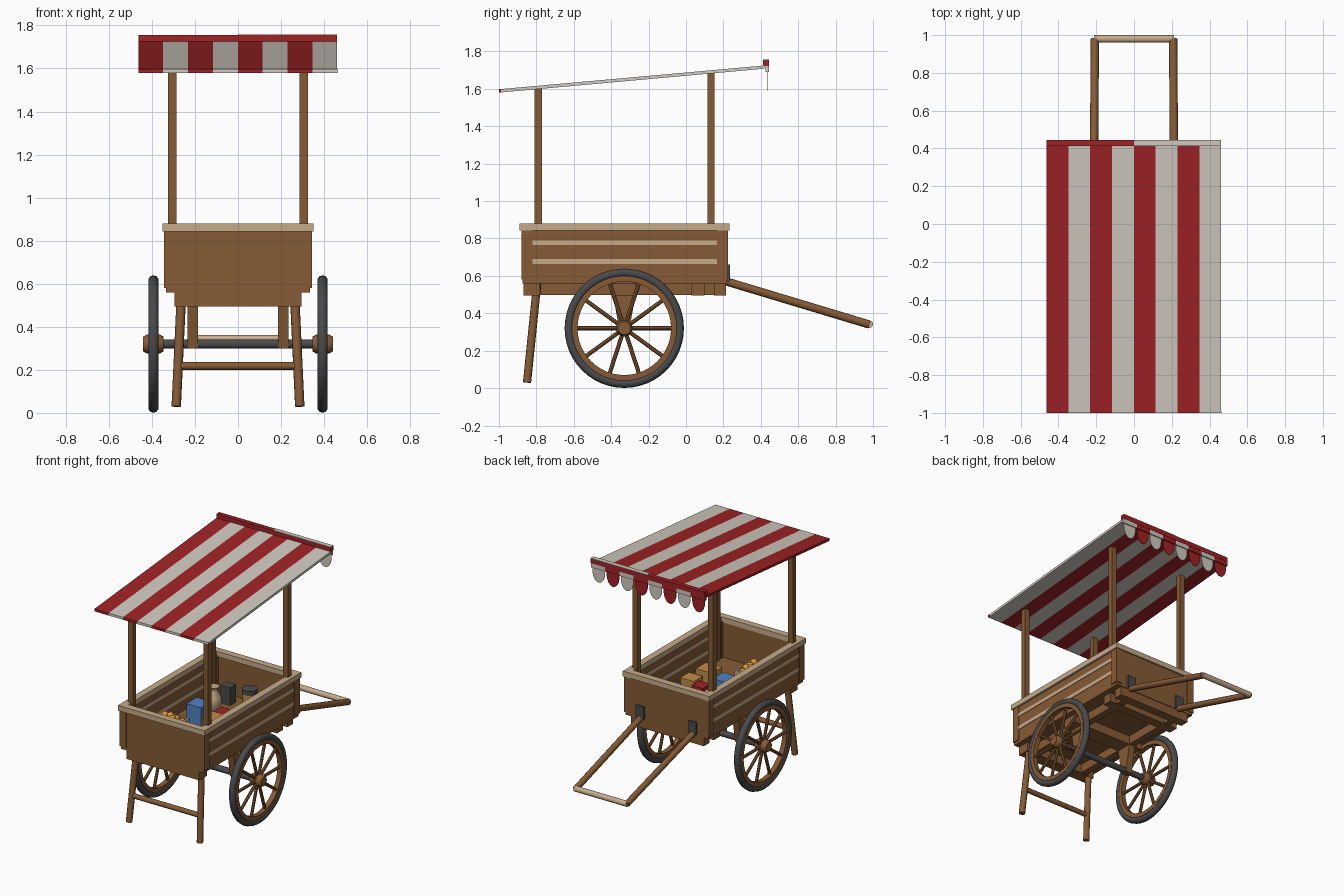
import bpy, bmesh, math, random
from mathutils import Vector

if "Cube" in bpy.data.objects:
    bpy.data.objects.remove(bpy.data.objects["Cube"])

random.seed(3)


def material(name, rgb):
    m = bpy.data.materials.new(name)
    lin = [(c / 255 / 12.92) if c < 10 else ((c / 255 + 0.055) / 1.055) ** 2.4 for c in rgb]
    m.diffuse_color = (*lin, 1)
    m.use_nodes = True
    m.node_tree.nodes["Principled BSDF"].inputs["Base Color"].default_value = m.diffuse_color
    return m


WOOD = material("brown wood", (134, 91, 53))
PALE = material("pale wood", (198, 171, 138))
RED = material("red cloth", (160, 34, 37))
CREAM = material("cream cloth", (208, 203, 192))
IRON = material("dark iron", (74, 74, 76))
BLUE = material("blue box", (82, 130, 192))
TAN = material("tan box", (196, 140, 70))
FRUIT = material("orange fruit", (222, 150, 50))


def finish(name, bm, *mats, smooth=False):
    bmesh.ops.recalc_face_normals(bm, faces=bm.faces)
    me = bpy.data.meshes.new(name)
    bm.to_mesh(me)
    bm.free()
    for m in mats:
        me.materials.append(m)
    ob = bpy.data.objects.new(name, me)
    bpy.context.collection.objects.link(ob)
    if smooth:
        bpy.ops.object.select_all(action='DESELECT')
        ob.select_set(True)
        bpy.context.view_layer.objects.active = ob
        bpy.ops.object.shade_smooth_by_angle(angle=math.radians(40))
    return ob


def prism(name, pts, axis, a, b, mat):
    """Extrude a 2D outline along x (outline is y,z) or along y (outline is x,z)."""
    bm = bmesh.new()
    place = (lambda p, t: (t, p[0], p[1])) if axis == 'x' else (lambda p, t: (p[0], t, p[1]))
    lo = [bm.verts.new(place(p, a)) for p in pts]
    hi = [bm.verts.new(place(p, b)) for p in pts]
    bm.faces.new(lo)
    bm.faces.new(hi)
    for i in range(len(pts)):
        j = (i + 1) % len(pts)
        bm.faces.new((lo[i], lo[j], hi[j], hi[i]))
    return finish(name, bm, mat)


def box(name, x0, x1, y0, y1, z0, z1, mat):
    return prism(name, [(y0, z0), (y1, z0), (y1, z1), (y0, z1)], 'x', x0, x1, mat)


def rod(name, a, b, r, mat, sides=12):
    a, b = Vector(a), Vector(b)
    bm = bmesh.new()
    bmesh.ops.create_cone(bm, cap_ends=True, segments=sides, radius1=r, radius2=r, depth=(b - a).length)
    rot = (b - a).to_track_quat('Z', 'Y')
    for v in bm.verts:
        v.co = rot @ v.co + (a + b) / 2
    return finish(name, bm, mat, smooth=True)


def lathe(name, profile, centre, axis, mat, steps=40, closed=False):
    """Spin (radius, height) points round an axis."""
    bm = bmesh.new()
    rot = Vector(axis).to_track_quat('Z', 'Y')
    rings = []
    for r, h in profile:
        rings.append([bm.verts.new(rot @ Vector((r * math.cos(t), r * math.sin(t), h)) + Vector(centre))
                      for t in (2 * math.pi * i / steps for i in range(steps))])
    n = len(rings)
    for k in range(n if closed else n - 1):
        p, q = rings[k], rings[(k + 1) % n]
        for i in range(steps):
            j = (i + 1) % steps
            bm.faces.new((p[i], p[j], q[j], q[i]))
    if not closed:
        bm.faces.new(rings[0])
        bm.faces.new(rings[-1])
    return finish(name, bm, mat, smooth=True)


# Tray: floor, end panels, slatted sides, corner posts, rim
box("floor", -.335, .335, -.87, .215, .56, .585, WOOD)
box("front_panel", -.335, .335, -.875, -.845, .56, .85, WOOD)
box("back_panel", -.335, .335, .19, .22, .56, .85, WOOD)
levels = [.56, .663, .69, .765, .79, .85]
for s in (-1, 1):
    for i in range(5):
        pale = i % 2
        inner, outer = (.308, .339) if pale else (.31, .335)
        box("side_slat" if pale else "side_plank", s * inner, s * outer, -.825, .168,
            levels[i], levels[i + 1], PALE if pale else WOOD)
    for y0, y1 in ((-.88, -.822), (.165, .225)):
        box("corner_block", s * .29, s * .343, y0, y1, .58, .85, WOOD)
    box("side_rim", s * .3, s * .35, -.89, .232, .842, .88, PALE)
box("front_rim", -.3, .3, -.89, -.84, .842, .88, PALE)
box("back_rim", -.3, .3, .182, .232, .842, .88, PALE)

# Underframe
for s in (-1, 1):
    box("long_beam", s * .185, s * .235, -.87, .215, .497, .56, WOOD)
    prism("axle_bracket", [(-.39, .5), (-.27, .5), (-.305, .3), (-.355, .3)], 'x', s * .185, s * .235, WOOD)
for y0, y1 in ((-.87, -.78), (-.39, -.27), (.03, .1), (.15, .215)):
    box("cross_beam", -.295, .295, y0, y1, .495, .56, WOOD)

# Front legs and stretcher
for s in (-1, 1):
    rod("front_leg", (s * .262, -.795, .565), (s * .287, -.85, .03), .022, WOOD)
rod("leg_stretcher", (-.275, -.83, .218), (.275, -.83, .218), .018, WOOD)

# Wheels and axle
WY, WZ = -.33, .32
rod("axle", (-.42, WY, WZ), (.42, WY, WZ), .022, IRON, 16)
for s in (-1, 1):
    c = (s * .393, WY, WZ)
    tyre = [(.296 + .023 * math.cos(t), .024 * math.sin(t)) for t in (math.pi * k / 5 for k in range(10))]
    lathe("tyre", tyre, c, (1, 0, 0), IRON, 48, True)
    lathe("wheel_rim", [(.25, -.018), (.28, -.018), (.28, .018), (.25, .018)], c, (1, 0, 0), WOOD, 48, True)
    lathe("hub", [(.034, -.048), (.044, -.03), (.044, .03), (.034, .048)], c, (1, 0, 0), WOOD, 16)
    for k in range(10):
        t = math.tau * k / 10
        d = Vector((0, math.cos(t), math.sin(t)))
        rod("spoke", Vector(c) + d * .035, Vector(c) + d * .258, .011, WOOD, 8)

# Pull handle with iron plates
for s in (-1, 1):
    rod("handle_shaft", (s * .213, .2, .575), (s * .207, .98, .34), .022, WOOD)
    box("handle_plate", s * .18, s * .245, .218, .234, .57, .66, IRON)
rod("handle_grip", (-.212, .98, .342), (.212, .98, .342), .02, PALE)

# Canopy posts
for s in (-1, 1):
    for y, top in ((-.79, 1.605), (.133, 1.688)):
        box("canopy_post", s * .285, s * .325, y - .019, y + .019, .585, top, WOOD)

# Striped canopy, trailing band and scallops
X0, W = -.463, .1155
for i in range(8):
    mat = CREAM if i % 2 else RED
    a, b = X0 + i * W, X0 + (i + 1) * W
    prism("canopy_stripe", [(-1, 1.58), (.42, 1.708), (.42, 1.725), (-1, 1.598)], 'x', a, b, mat)
    box("canopy_band", a, b, .425, .443, 1.69, 1.722, mat)
    m, r = (a + b) / 2, .051
    arc = [(m + r * math.cos(t), 1.67 - .08 * math.sin(t)) for t in (math.pi * k / 12 for k in range(13))]
    prism("scallop", [(m - r, 1.695), (m + r, 1.695)] + arc, 'y', .432, .435, mat)
box("canopy_edge_strip", X0 + 8 * W, X0 + 8 * W + .001, -1, -.99, 1.58, 1.598, RED)
box("canopy_rail", X0, -X0 - .002, .412, .445, 1.722, 1.755, RED)
box("canopy_rail_cap", 0, -X0 - .002, .412, .445, 1.755, 1.758, CREAM)


# Goods: fruit crate
cx, cy = -.15, -.6
box("crate_base", cx - .1, cx + .1, cy - .1, cy + .1, .585, .6, PALE)
for s in (-1, 1):
    for z in (.605, .665):
        box("crate_side", cx + s * .09, cx + s * .105, cy - .105, cy + .105, z, z + .05, PALE)
        box("crate_end", cx - .09, cx + .09, cy + s * .09, cy + s * .105, z, z + .05, PALE)
for i in range(4):
    for j in range(4):
        bm = bmesh.new()
        bmesh.ops.create_icosphere(bm, subdivisions=2, radius=.025)
        off = Vector((cx - .066 + i * .044, cy - .066 + j * .044, .705 + random.uniform(-.012, .018)))
        bmesh.ops.translate(bm, verts=bm.verts, vec=off)
        finish("fruit", bm, FRUIT, smooth=True)
box("crate_filling", cx - .09, cx + .09, cy - .09, cy + .09, .6, .69, TAN)

# Goods: boxes
box("blue_box", -.16, -.04, -.37, -.25, .585, .745, BLUE)
box("tan_box", .03, .16, -.46, -.34, .585, .73, TAN)
box("small_tan_box", .09, .2, -.32, -.22, .585, .7, TAN)
box("red_box", -.01, .08, -.27, -.18, .585, .69, RED)

# Goods: jug and jars
lathe("jug", [(.04, 0), (.06, .05), (.055, .1), (.03, .14), (.03, .155), (.042, .17)],
      (-.16, -.06, .585), (0, 0, 1), PALE, 20)
box("dark_box", -.18, -.1, .05, .12, .585, .715, IRON)
rod("jar", (.08, .02, .585), (.08, .02, .74), .048, TAN, 20)
rod("jar_lid", (.08, .02, .74), (.08, .02, .772), .052, IRON, 20)
